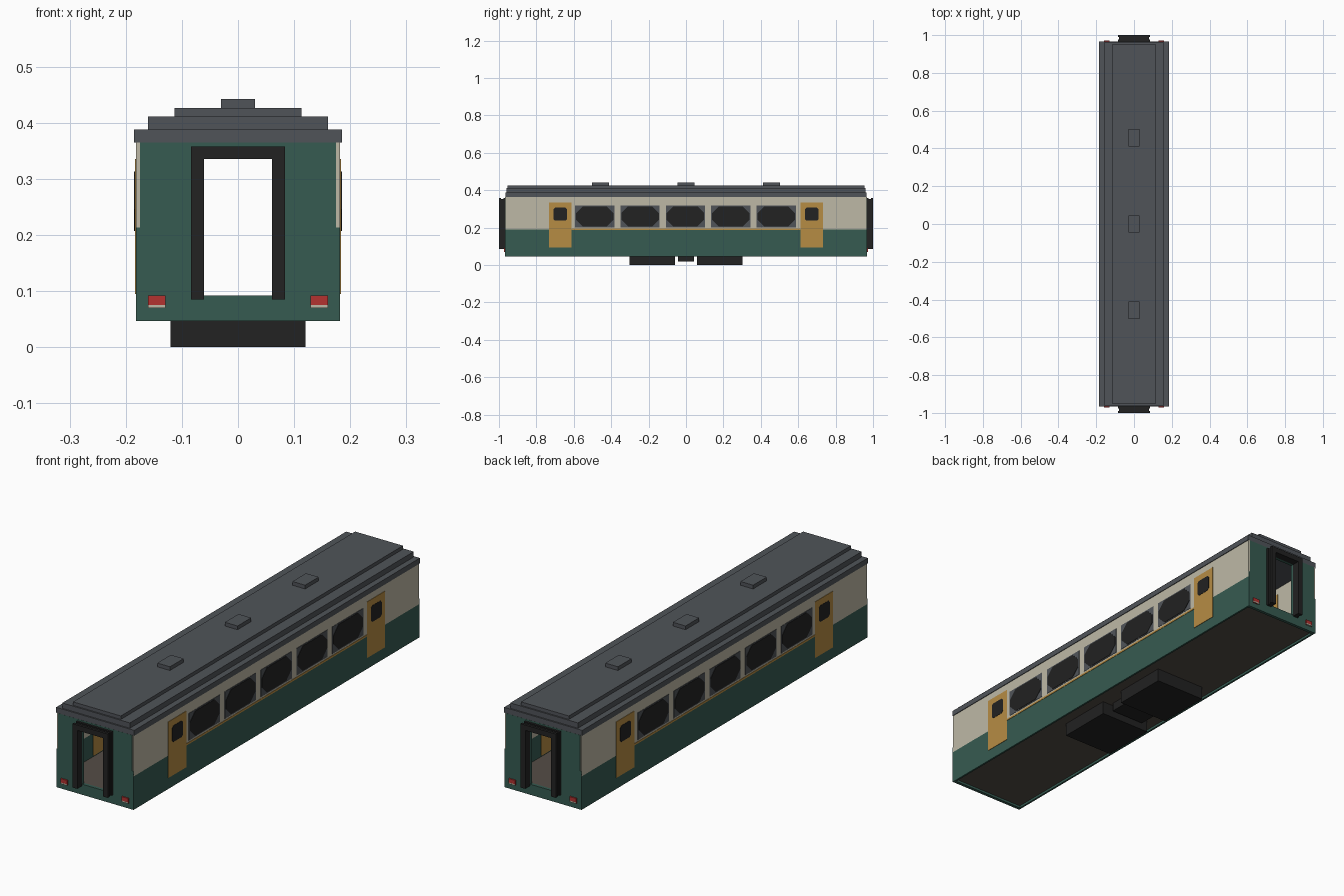
import bpy, bmesh

cube = bpy.data.objects.get("Cube")
if cube:
    bpy.data.objects.remove(cube)


def material(name, rgb):
    # Convert display colour to linear
    lin = [((c / 255 + 0.055) / 1.055) ** 2.4 for c in rgb] + [1.0]
    m = bpy.data.materials.new(name)
    m.diffuse_color = lin
    m.use_nodes = True
    bsdf = next(n for n in m.node_tree.nodes if n.type == "BSDF_PRINCIPLED")
    bsdf.inputs["Base Color"].default_value = lin
    return m


green = material("deep green", (54, 91, 81))
cream = material("cream", (190, 185, 166))
orange = material("ochre", (182, 140, 68))
grey = material("roof grey", (80, 84, 89))
black = material("near black", (34, 34, 34))
red = material("lamp red", (180, 50, 48))
brown = material("floor brown", (84, 77, 70))


def finish(name, bm, mat):
    bmesh.ops.recalc_face_normals(bm, faces=bm.faces)
    me = bpy.data.meshes.new(name)
    bm.to_mesh(me)
    bm.free()
    me.materials.append(mat)
    ob = bpy.data.objects.new(name, me)
    bpy.context.collection.objects.link(ob)
    return ob


def box(name, x, y, z, mat):
    """Box from (min, max) ranges on each axis."""
    bm = bmesh.new()
    bmesh.ops.create_cube(bm, size=1)
    for v in bm.verts:
        for i, (a, b) in enumerate((x, y, z)):
            v.co[i] = (a + b) / 2 + v.co[i] * (b - a)
    return finish(name, bm, mat)


def side_range(s, a, b):
    return (min(s * a, s * b), max(s * a, s * b))


def pane(name, s, y, z, cut, mat):
    """Glass plate with clipped corners, running through the side wall."""
    (y0, y1), (z0, z1) = y, z
    outline = [(y0 + cut, z0), (y1 - cut, z0), (y1, z0 + cut), (y1, z1 - cut),
               (y1 - cut, z1), (y0 + cut, z1), (y0, z1 - cut), (y0, z0 + cut)]
    bm = bmesh.new()
    face = bm.faces.new([bm.verts.new((s * 0.170, a, b)) for a, b in outline])
    out = bmesh.ops.extrude_face_region(bm, geom=[face])
    verts = [e for e in out["geom"] if isinstance(e, bmesh.types.BMVert)]
    bmesh.ops.translate(bm, verts=verts, vec=(s * 0.0150, 0, 0))
    return finish(name, bm, mat)


END, BELT, EAVE, BASE = 0.965, 0.19, 0.365, 0.047

# Side walls, doors and windows
for s, tag in ((1, "left"), (-1, "right")):
    wall = side_range(s, 0.174, 0.182)
    box(tag + "_lower_wall", wall, (-END, END), (BASE, BELT), green)
    box(tag + "_upper_wall", wall, (-END, END), (BELT, EAVE), cream)
    box(tag + "_belt_stripe", side_range(s, 0.180, 0.1835), (-0.61, 0.61), (0.187, 0.195), orange)
    for i in range(5):
        yc = (i - 2) * 0.2425 - 0.003
        box(f"{tag}_window_frame_{i + 1}", side_range(s, 0.172, 0.1835),
            (yc - 0.105, yc + 0.105), (0.202, 0.318), grey)
        pane(f"{tag}_window_glass_{i + 1}", s, (yc - 0.1, yc + 0.1), (0.207, 0.313), 0.035, black)
    for yc, end in ((-0.672, "front"), (0.672, "rear")):
        box(f"{tag}_{end}_door", side_range(s, 0.171, 0.184), (yc - 0.061, yc + 0.061), (0.095, 0.335), orange)
        pane(f"{tag}_{end}_door_glass", s, (yc - 0.036, yc + 0.036), (0.237, 0.307), 0.008, black)

# Floor and underframe boxes
box("floor", (-0.174, 0.174), (-0.955, 0.955), (0.057, 0.09), brown)
for s, tag in ((-1, "front"), (1, "rear")):
    box(tag + "_equipment_box", (-0.12, 0.12), side_range(s, 0.058, 0.301), (0, 0.058), black)
box("centre_equipment_box", (-0.08, 0.08), (-0.043, 0.043), (0.02, 0.058), black)

# Stepped roof with hatches
for name, w, d, z in (("roof_eave", 0.185, 0.966, (EAVE, 0.388)),
                      ("roof_middle", 0.16, 0.960, (0.386, 0.411)),
                      ("roof_top", 0.113, 0.954, (0.409, 0.426))):
    box(name, (-w, w), (-d, d), z, grey)
for i, yc in enumerate((-0.457, 0, 0.457)):
    box(f"roof_hatch_{i + 1}", (-0.03, 0.03), (yc - 0.046, yc + 0.046), (0.424, 0.442), grey)

# End walls, gangway frames and lamps
for s, tag in ((-1, "front"), (1, "rear")):
    wall = side_range(s, 0.953, 0.9665)
    box(tag + "_end_sill", (-0.182, 0.182), wall, (BASE, 0.092), green)
    box(tag + "_end_header", (-0.175, 0.175), wall, (0.335, EAVE), green)
    for k, side in ((1, "left"), (-1, "right")):
        box(f"{tag}_{side}_end_panel", side_range(k, 0.061, 0.175), wall, (0.092, 0.335), green)
        box(f"{tag}_{side}_corner", side_range(k, 0.174, 0.182), wall, (0.092, 0.213), green)
        box(f"{tag}_{side}_lamp", side_range(k, 0.129, 0.16), side_range(s, 0.962, 0.972), (0.070, 0.092), red)
        box(f"{tag}_{side}_lamp_trim", side_range(k, 0.129, 0.16), side_range(s, 0.965, 0.9725),
            (0.070, 0.0755), cream)
    # Ribbed gangway: outer ribs wide, middle rib set in
    for r, (a, b, inset) in enumerate(((0.965, 0.976, 0), (0.976, 0.989, 0.004), (0.989, 1.0, 0))):
        depth = side_range(s, a, b)
        for k, side in ((1, "left"), (-1, "right")):
            box(f"{tag}_{side}_gangway_rib_{r + 1}", side_range(k, 0.061, 0.084 - inset), depth,
                (0.085, 0.358 - inset), black)
        box(f"{tag}_top_gangway_rib_{r + 1}", (-0.061, 0.061), depth, (0.335, 0.358 - inset), black)
